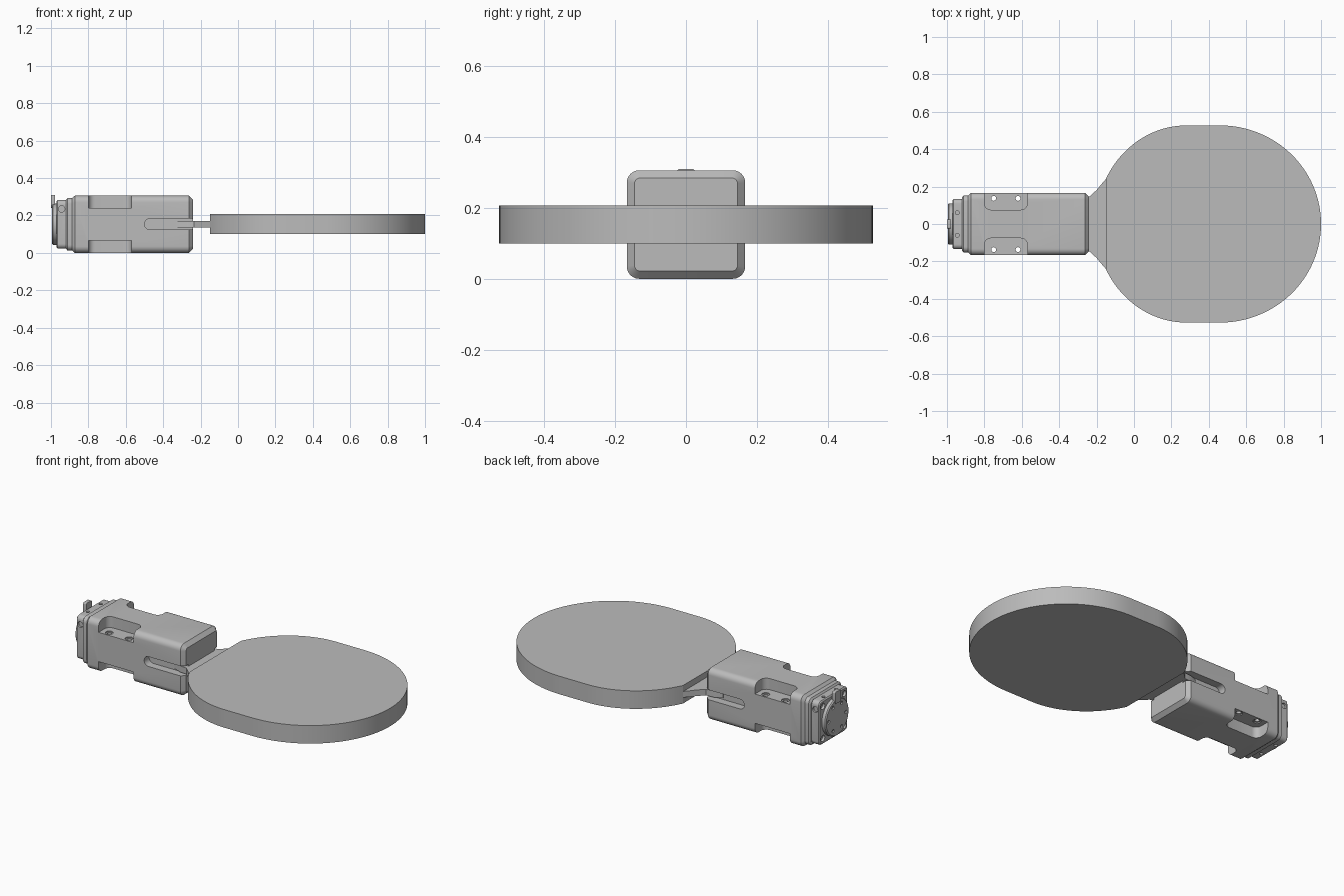
import bpy, bmesh, math

if "Cube" in bpy.data.objects:
    bpy.data.objects.remove(bpy.data.objects["Cube"])

grey = bpy.data.materials.new("plain grey")
grey.use_nodes = True
grey.diffuse_color = (0.5, 0.5, 0.5, 1)
grey.node_tree.nodes["Principled BSDF"].inputs["Base Color"].default_value = grey.diffuse_color

MID = 0.153  # height of the long axis
PLACE = {"x": lambda u, v, t: (t, u, v),
         "y": lambda u, v, t: (u, t, v),
         "z": lambda u, v, t: (u, v, t)}


def rounded(cu, cv, hu, hv, r, n=6):
    """Outline of a rectangle with rounded corners."""
    pts = []
    for k, (su, sv) in enumerate([(1, 1), (-1, 1), (-1, -1), (1, -1)]):
        for i in range(n + 1):
            a = math.pi / 2 * (k + i / n)
            pts.append((cu + su * (hu - r) + r * math.cos(a),
                        cv + sv * (hv - r) + r * math.sin(a)))
    return pts


def circle(cu, cv, r, n=24):
    return [(cu + r * math.cos(2 * math.pi * i / n),
             cv + r * math.sin(2 * math.pi * i / n)) for i in range(n)]


def loft(name, axis, sections):
    """Solid through matching outlines, each given as (position, outline)."""
    bm = bmesh.new()
    rings = [[bm.verts.new(PLACE[axis](u, v, t)) for u, v in outline]
             for t, outline in sections]
    for a, b in zip(rings, rings[1:]):
        for i in range(len(a)):
            j = (i + 1) % len(a)
            bm.faces.new((a[i], a[j], b[j], b[i]))
    bm.faces.new(rings[0])
    bm.faces.new(rings[-1])
    bmesh.ops.recalc_face_normals(bm, faces=bm.faces)
    mesh = bpy.data.meshes.new(name)
    bm.to_mesh(mesh)
    bm.free()
    mesh.materials.append(grey)
    ob = bpy.data.objects.new(name, mesh)
    bpy.context.collection.objects.link(ob)
    return ob


def prism(name, axis, lo, hi, outline):
    return loft(name, axis, [(lo, outline), (hi, outline)])


def select(ob):
    bpy.ops.object.select_all(action="DESELECT")
    ob.select_set(True)
    bpy.context.view_layer.objects.active = ob


def carve(ob, cutters):
    for c in cutters:
        c.hide_render = True
        mod = ob.modifiers.new("cut", "BOOLEAN")
        mod.operation = "DIFFERENCE"
        mod.solver = "EXACT"
        mod.object = c
        select(ob)
        bpy.ops.object.modifier_apply(modifier=mod.name)
        bpy.data.objects.remove(c)


def block(name, sections):
    """Rounded block along x from (x, half width, half height, radius)."""
    return loft(name, "x", [(x, rounded(0, MID, hy, hz, r)) for x, hy, hz, r in sections])


parts = []

# Main housing with chamfered ends
housing = block("housing", [(-0.89, 0.15, 0.138, 0.03), (-0.872, 0.167, 0.153, 0.035),
                            (-0.262, 0.167, 0.153, 0.035), (-0.24, 0.145, 0.131, 0.015)])
cuts = []
for side in (-1, 1):
    # Mounting pockets above and below, then the side slot
    plan = rounded(-0.685, side * 0.226, 0.115, 0.15, 0.035)
    cuts.append(prism("pocket_cutter", "z", 0.24, 0.4, plan))
    cuts.append(prism("pocket_cutter", "z", -0.1, 0.066, plan))
    slot = rounded(-0.3, MID + 0.001, 0.2, 0.029, 0.0285)
    cuts.append(prism("slot_cutter", "y", *sorted((side * 0.12, side * 0.3)), slot))
    # Bolt holes with shallow counterbores
    for x in (-0.75, -0.62):
        cuts.append(prism("hole_cutter", "z", -0.1, 0.4, circle(x, side * 0.137, 0.013)))
        for z in (0.24, 0.066):
            cuts.append(prism("bore_cutter", "z", z - 0.006, z + 0.006,
                              circle(x, side * 0.137, 0.022)))
carve(housing, cuts)
parts.append(housing)

# Stepped flange behind the housing
parts.append(block("flange", [(-0.92, 0.142, 0.13, 0.025), (-0.912, 0.152, 0.14, 0.03),
                              (-0.88, 0.152, 0.14, 0.03)]))

# End plate with side, top and bottom screw holes
plate = block("end_plate", [(-0.97, 0.128, 0.123, 0.02), (-0.964, 0.134, 0.13, 0.025),
                            (-0.91, 0.134, 0.13, 0.025)])
cuts = []
for side in (-1, 1):
    cuts.append(prism("side_cutter", "y", *sorted((side * 0.122, side * 0.2)),
                      circle(-0.943, 0.235, 0.017)))
    cuts.append(prism("top_cutter", "z", 0.27, 0.4, circle(-0.945, side * 0.06, 0.01)))
    cuts.append(prism("bottom_cutter", "z", -0.1, 0.035, circle(-0.945, side * 0.06, 0.01)))
    for z in (-0.095, 0.095):
        cuts.append(prism("corner_cutter", "x", -1.1, -0.955,
                          circle(side * 0.1, MID + z, 0.018)))
carve(plate, cuts)
parts.append(plate)

# Round cover with a ring of bolt holes
cover = loft("round_cover", "x", [(-0.995, circle(0, MID, 0.104, 48)),
                                  (-0.989, circle(0, MID, 0.11, 48)),
                                  (-0.96, circle(0, MID, 0.11, 48))])
carve(cover, [prism("bolt_cutter", "x", -1.1, -0.987, circle(y, z, 0.01, 16))
              for y, z in circle(0, MID, 0.08, 6)])
parts.append(cover)
parts.append(prism("index_tab", "x", -1.0, -0.978, rounded(0, 0.275, 0.025, 0.035, 0.008)))

# Thin neck, flaring towards the paddle
half = [(-0.33, 0.125), (-0.28, 0.145), (-0.235, 0.148), (-0.2, 0.182),
        (-0.17, 0.218), (-0.14, 0.252)]
neck = half + [(x, -y) for x, y in reversed(half)]
parts.append(prism("neck", "z", 0.135, 0.171, neck))

# Paddle: two half ellipses joined by straights, cut flat at the neck
side_pts = []
start = math.acos(-0.43 / 0.484)
for i in range(25):
    a = start + (math.pi / 2 - start) * i / 24
    side_pts.append((0.28 + 0.484 * math.cos(a), 0.527 * math.sin(a)))
for i in range(33):
    a = math.pi / 2 * (1 - i / 32)
    side_pts.append((0.46 + 0.54 * math.cos(a), 0.527 * math.sin(a)))
outline = side_pts + [(x, -y) for x, y in reversed(side_pts[:-1])]
parts.append(prism("paddle", "z", 0.1, 0.207, outline))

for ob in parts:
    select(ob)
    bpy.ops.object.shade_smooth_by_angle(angle=math.radians(25))
